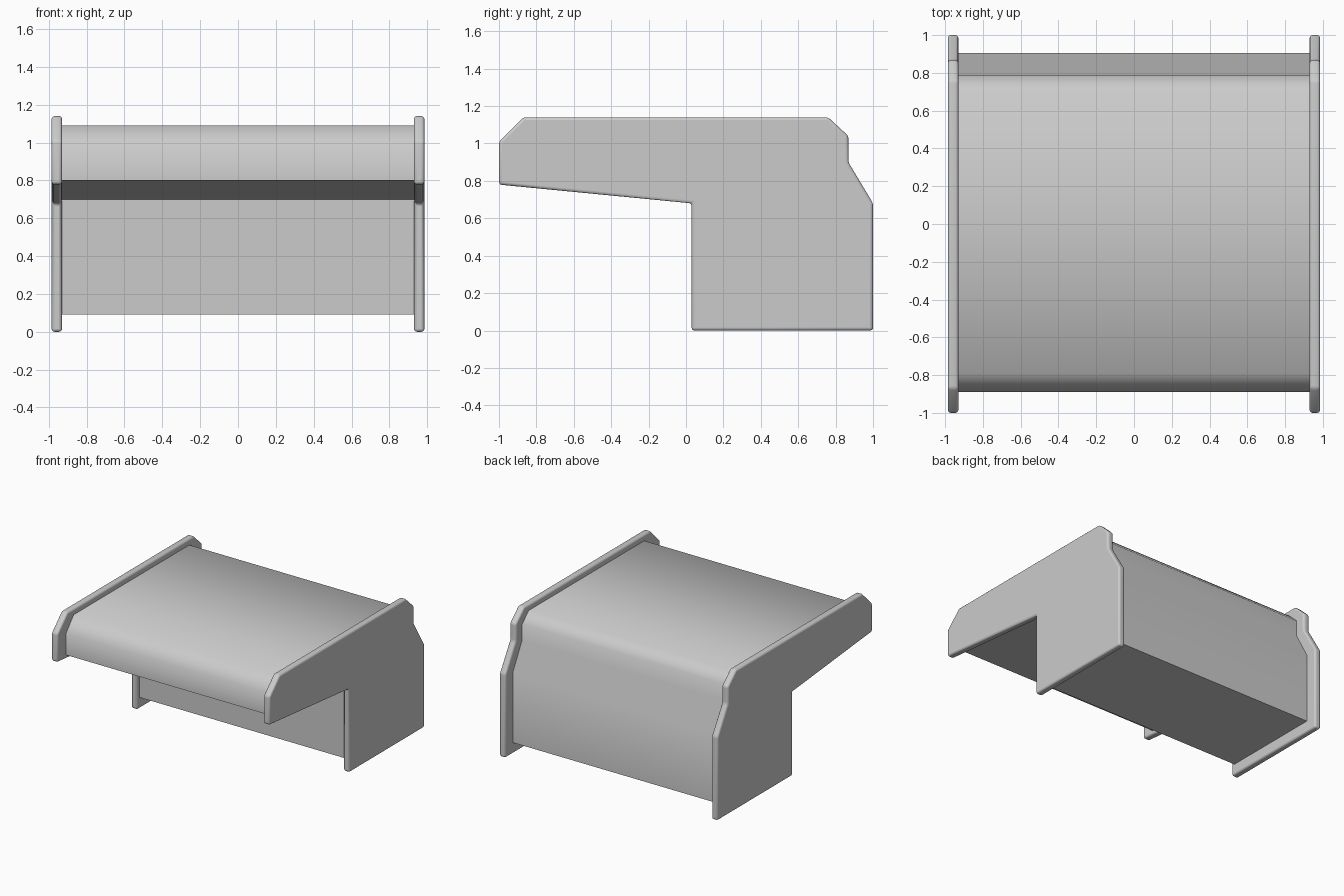
import bpy, bmesh, math

if "Cube" in bpy.data.objects:
    bpy.data.objects.remove(bpy.data.objects["Cube"])


def extrude_profile(name, profile, x0, x1, bevel=0.0):
    """Extrude a (y, z) outline along x into a closed solid."""
    bm = bmesh.new()
    face = bm.faces.new([bm.verts.new((x0, y, z)) for y, z in profile])
    ext = bmesh.ops.extrude_face_region(bm, geom=[face])
    verts = [g for g in ext["geom"] if isinstance(g, bmesh.types.BMVert)]
    bmesh.ops.translate(bm, verts=verts, vec=(x1 - x0, 0, 0))
    bmesh.ops.recalc_face_normals(bm, faces=bm.faces)
    mesh = bpy.data.meshes.new(name)
    bm.to_mesh(mesh)
    bm.free()
    ob = bpy.data.objects.new(name, mesh)
    bpy.context.collection.objects.link(ob)
    if bevel:
        mod = ob.modifiers.new("rounded_rim", 'BEVEL')
        mod.width = bevel
        mod.segments = 3
        mod.limit_method = 'ANGLE'
        mod.angle_limit = math.radians(20)
    bpy.ops.object.select_all(action='DESELECT')
    ob.select_set(True)
    bpy.context.view_layer.objects.active = ob
    bpy.ops.object.shade_smooth_by_angle(angle=math.radians(50))
    return ob


# Side panels with rounded rims
panel = [(-1, 0.78), (-1, 1.01), (-0.87, 1.14), (0.76, 1.14), (0.868, 1.04),
         (0.868, 0.90), (1, 0.68), (1, 0), (0.03, 0), (0.03, 0.68)]
for side, s in (("right", 1), ("left", -1)):
    extrude_profile(side + "_side_panel", panel, s * 0.93, s * 0.985, 0.015)

# Inset body spanning between the panels
body = [(-0.89, 0.80), (-0.89, 0.975), (-0.79, 1.09), (0.70, 1.09), (0.785, 1.01),
        (0.785, 0.88), (0.905, 0.66), (0.905, 0.09), (0.06, 0.09), (0.06, 0.70)]
extrude_profile("body", body, -0.935, 0.935)
